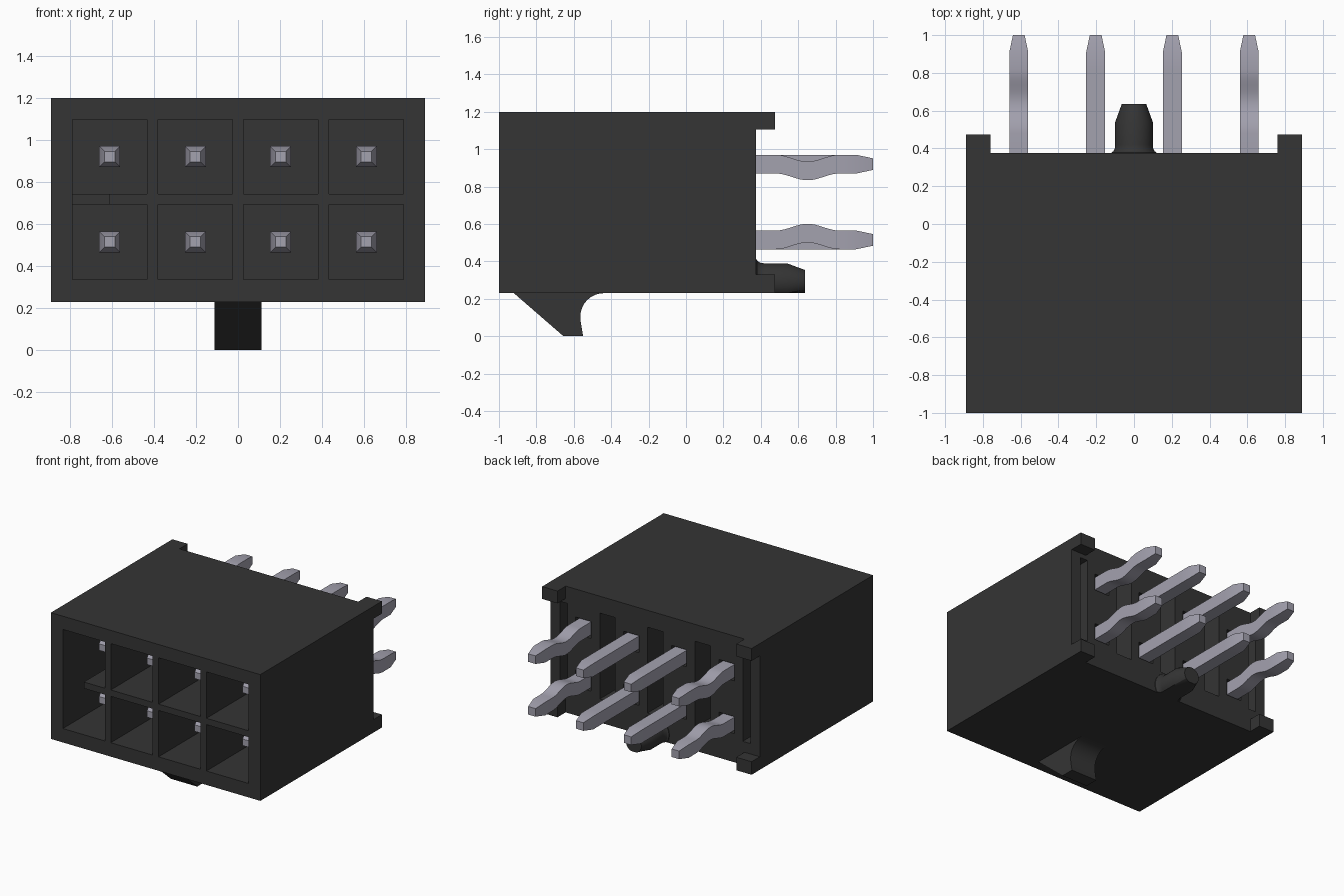
import bpy, bmesh, math
from mathutils import Matrix

old = bpy.data.objects.get("Cube")
if old:
    bpy.data.objects.remove(old, do_unlink=True)


def material(name, rgb):
    m = bpy.data.materials.new(name)
    m.diffuse_color = (*rgb, 1)
    m.use_nodes = True
    m.node_tree.nodes["Principled BSDF"].inputs["Base Color"].default_value = (*rgb, 1)
    return m


BLACK = material("black plastic", (0.035, 0.035, 0.035))
METAL = material("tin metal", (0.37, 0.36, 0.43))


def finish(name, bm, mat, smooth=False):
    bmesh.ops.recalc_face_normals(bm, faces=bm.faces)
    me = bpy.data.meshes.new(name)
    bm.to_mesh(me)
    bm.free()
    me.materials.append(mat)
    ob = bpy.data.objects.new(name, me)
    bpy.context.collection.objects.link(ob)
    activate(ob)
    if smooth:
        bpy.ops.object.shade_smooth_by_angle(angle=math.radians(25))
    return ob


def activate(ob):
    bpy.ops.object.select_all(action='DESELECT')
    ob.select_set(True)
    bpy.context.view_layer.objects.active = ob


def boxes(name, specs, mat=BLACK):
    """Each spec is (x0, x1, y0, y1, z0, z1)."""
    bm = bmesh.new()
    for x0, x1, y0, y1, z0, z1 in specs:
        mx = Matrix.Translation(((x0 + x1) / 2, (y0 + y1) / 2, (z0 + z1) / 2))
        mx = mx @ Matrix.Diagonal((x1 - x0, y1 - y0, z1 - z0, 1))
        bmesh.ops.create_cube(bm, size=1, matrix=mx)
    return finish(name, bm, mat)


def loft(name, rings, mat, smooth=True):
    """Skin a list of closed rings and cap both ends."""
    bm = bmesh.new()
    rows = [[bm.verts.new(p) for p in ring] for ring in rings]
    n = len(rows[0])
    for a, b in zip(rows, rows[1:]):
        for i in range(n):
            j = (i + 1) % n
            bm.faces.new((a[i], a[j], b[j], b[i]))
    bm.faces.new(rows[0])
    bm.faces.new(rows[-1])
    return finish(name, bm, mat, smooth)


def cut(target, name, specs):
    cutter = boxes(name, specs)
    cutter.hide_render = True
    mod = target.modifiers.new(name, 'BOOLEAN')
    mod.operation, mod.solver, mod.object = 'DIFFERENCE', 'EXACT', cutter
    activate(target)
    bpy.ops.object.modifier_apply(modifier=name)
    bpy.data.objects.remove(cutter, do_unlink=True)


COLS = (-0.61, -0.203, 0.203, 0.61)
ROWS = (0.515, 0.92)
BACK, BOTTOM, TOP = 0.375, 0.23, 1.2

# Housing with eight contact cells open to the front
housing = boxes("housing", [(-0.89, 0.89, -1, BACK, BOTTOM, TOP)])
h = 0.178
cut(housing, "cells", [(x - h, x + h, -1.1, 0.1, z - h, z + h) for x in COLS for z in ROWS])

# Keying gap in the divider of the first column
cut(housing, "key_gap", [(-0.788, -0.61, -1.1, -0.3, 0.66, 0.77)])

# Vertical slots in the back face
slots = [(c - 0.065, c + 0.065) for c in (-0.405, 0, 0.405)]
slots += [(-0.81, -0.745), (0.745, 0.81)]
cut(housing, "back_slots", [(a, b, 0.17, 0.5, 0.41, 1.07) for a, b in slots])

# Shallow pockets where the pins leave the back
p = 0.065
cut(housing, "pin_pockets", [(x - p, x + p, 0.31, 0.5, z - p, z + p) for x in COLS for z in ROWS])

# Stand-off feet at the four back corners
for side, sx in (("right", -1), ("left", 1)):
    for level, z0, z1 in (("lower", BOTTOM, 0.33), ("upper", 1.105, TOP)):
        x0, x1 = sorted((sx * 0.76, sx * 0.89))
        boxes(f"{level}_{side}_foot", [(x0, x1, BACK - 0.01, 0.475, z0, z1)])

# Latch hook under the housing, with a ramp in front and a curved back
hook = [(-0.92, BOTTOM), (-0.655, 0), (-0.55, 0), (-0.565, 0.09)]
for i in range(1, 9):
    t = math.radians(180 - i * 90 / 8)
    hook.append((-0.44 + 0.125 * math.cos(t), 0.105 + 0.125 * math.sin(t)))
hook += [(-0.44, 0.26), (-0.92, 0.26)]
loft("latch_hook", [[(x, y, z) for y, z in hook] for x in (-0.112, 0.112)], BLACK)

# Locating peg on the back: flared base, tapered tip, flat underside
profile = [(0.36, 0.125), (0.378, 0.12), (0.385, 0.11), (0.4, 0.102),
           (0.42, 0.1), (0.54, 0.1), (0.635, 0.065)]
rings = []
for y, r in profile:
    ring = []
    for i in range(32):
        a = math.tau * (i + 0.5) / 32
        ring.append((r * math.cos(a), y, max(BOTTOM, 0.29 + r * math.sin(a))))
    rings.append(ring)
loft("locating_peg", rings, BLACK)


# Square pins; the outer columns have a retaining kink
def pin(name, x, z, kink):
    stations = [(-0.78, 0.025, 0), (-0.71, 0.05, 0), (BACK, 0.05, 0)]
    for i in range(17):
        t = i / 16
        stations.append((0.48 + 0.34 * t, 0.05, kink * (1 - math.cos(math.tau * t)) / 2))
    stations += [(0.91, 0.05, 0), (1.0, 0.031, 0)]
    rings = [[(x + sx * s, y, z + dz + sz * s)
              for sx, sz in ((-1, -1), (1, -1), (1, 1), (-1, 1))]
             for y, s, dz in stations]
    loft(name, rings, METAL)


for level, z, inward in (("lower", ROWS[0], 1), ("upper", ROWS[1], -1)):
    for i, x in enumerate(COLS):
        pin(f"{level}_pin_{i + 1}", x, z, 0.036 * inward if abs(x) > 0.5 else 0)
